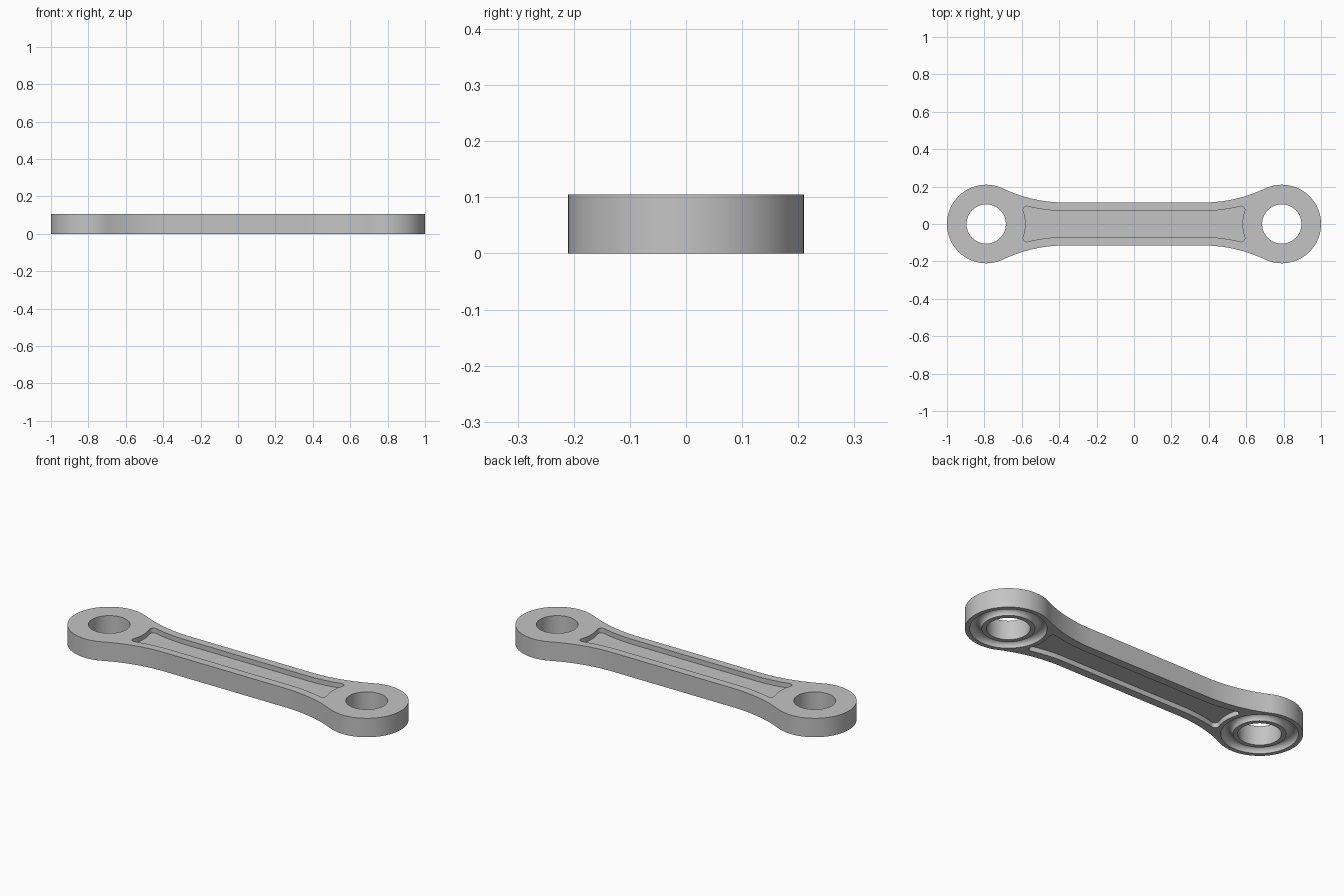
import bpy, bmesh
from math import cos, sin, pi, sqrt, atan2
from mathutils import Vector

if "Cube" in bpy.data.objects:
    bpy.data.objects.remove(bpy.data.objects["Cube"])

THICK, HUB_X, HUB_R, HOLE_R = 0.105, 0.79, 0.21, 0.105
SHANK, FLARE_X = 0.115, 0.37          # half width, start of the flare
RIM, DEPTH, CORNER = 0.045, 0.027, 0.02
hub = Vector((HUB_X, 0))
run = HUB_X - FLARE_X
flare_r = (run ** 2 + SHANK ** 2 - HUB_R ** 2) / (2 * (HUB_R - SHANK))
flare = Vector((FLARE_X, SHANK + flare_r))

steel = bpy.data.materials.new("grey_steel")
steel.use_nodes = True
grey = (0.55, 0.55, 0.55, 1)
steel.diffuse_color = grey
steel.node_tree.nodes["Principled BSDF"].inputs["Base Color"].default_value = grey


def arc(centre, radius, start, end, n=20):
    angles = [start + (end - start) * i / n for i in range(n + 1)]
    return [centre + radius * Vector((cos(a), sin(a))) for a in angles]


def angle(a, b):
    return atan2(b.y - a.y, b.x - a.x)


def prism(name, quarter, z0, z1):
    """Mirror a quarter outline into four and extrude it."""
    half = quarter + [Vector((p.x, -p.y)) for p in reversed(quarter)]
    ring = half + [-p for p in half]
    loop = []
    for p in ring:
        if not loop or (p - loop[-1]).length > 1e-5:
            loop.append(p)
    bm = bmesh.new()
    face = bm.faces.new([bm.verts.new((p.x, p.y, z0)) for p in loop])
    top = bmesh.ops.extrude_face_region(bm, geom=[face])["geom"]
    verts = [v for v in top if isinstance(v, bmesh.types.BMVert)]
    bmesh.ops.translate(bm, verts=verts, vec=(0, 0, z1 - z0))
    bmesh.ops.recalc_face_normals(bm, faces=bm.faces)
    mesh = bpy.data.meshes.new(name)
    bm.to_mesh(mesh)
    bm.free()
    mesh.materials.append(steel)
    obj = bpy.data.objects.new(name, mesh)
    bpy.context.collection.objects.link(obj)
    return obj


# Rod outline: flare into round hub
body_outline = arc(flare, flare_r, -pi / 2, angle(flare, hub))
body_outline += arc(hub, HUB_R, angle(hub, flare), 0, 40)[1:]
rod = prism("connecting_rod", body_outline, 0, THICK)

# Pocket outline: offset flare, rounded corner, end concentric with the hub
pocket_r = flare_r + RIM
axis = flare - hub
dist = axis.length
axis.normalize()
along = ((HUB_R + CORNER) ** 2 - (pocket_r + CORNER) ** 2 + dist ** 2) / (2 * dist)
side = sqrt((HUB_R + CORNER) ** 2 - along ** 2)
corner = hub + axis * along + Vector((-axis.y, axis.x)) * side
pocket_outline = arc(flare, pocket_r, -pi / 2, angle(flare, corner))
pocket_outline += arc(corner, CORNER, angle(corner, flare), angle(corner, hub), 12)[1:]
pocket_outline += arc(hub, HUB_R, angle(hub, corner), pi, 10)[1:]

cutters = [prism("upper_pocket", pocket_outline, THICK - DEPTH, THICK + 0.1),
           prism("lower_pocket", pocket_outline, -0.1, DEPTH)]

# Bores and rounded grooves under the hubs
for x in (-HUB_X, HUB_X):
    bpy.ops.mesh.primitive_cylinder_add(vertices=80, radius=HOLE_R, depth=0.5,
                                        location=(x, 0, 0))
    cutters.append(bpy.context.object)
    bpy.ops.mesh.primitive_torus_add(major_segments=80, minor_segments=24,
                                     major_radius=0.158, minor_radius=0.029,
                                     location=(x, 0, 0))
    cutters.append(bpy.context.object)

bpy.ops.object.select_all(action="DESELECT")
rod.select_set(True)
bpy.context.view_layer.objects.active = rod
for cutter in cutters:
    cutter.hide_render = True
    cut = rod.modifiers.new("cut", "BOOLEAN")
    cut.operation = "DIFFERENCE"
    cut.solver = "EXACT"
    cut.object = cutter
    bpy.ops.object.modifier_apply(modifier=cut.name)
for cutter in cutters:
    bpy.data.objects.remove(cutter)

# One material on every face, smooth walls with sharp rims
rod.data.materials.clear()
rod.data.materials.append(steel)
for poly in rod.data.polygons:
    poly.material_index = 0
bpy.ops.object.shade_smooth_by_angle(angle=pi / 6)
